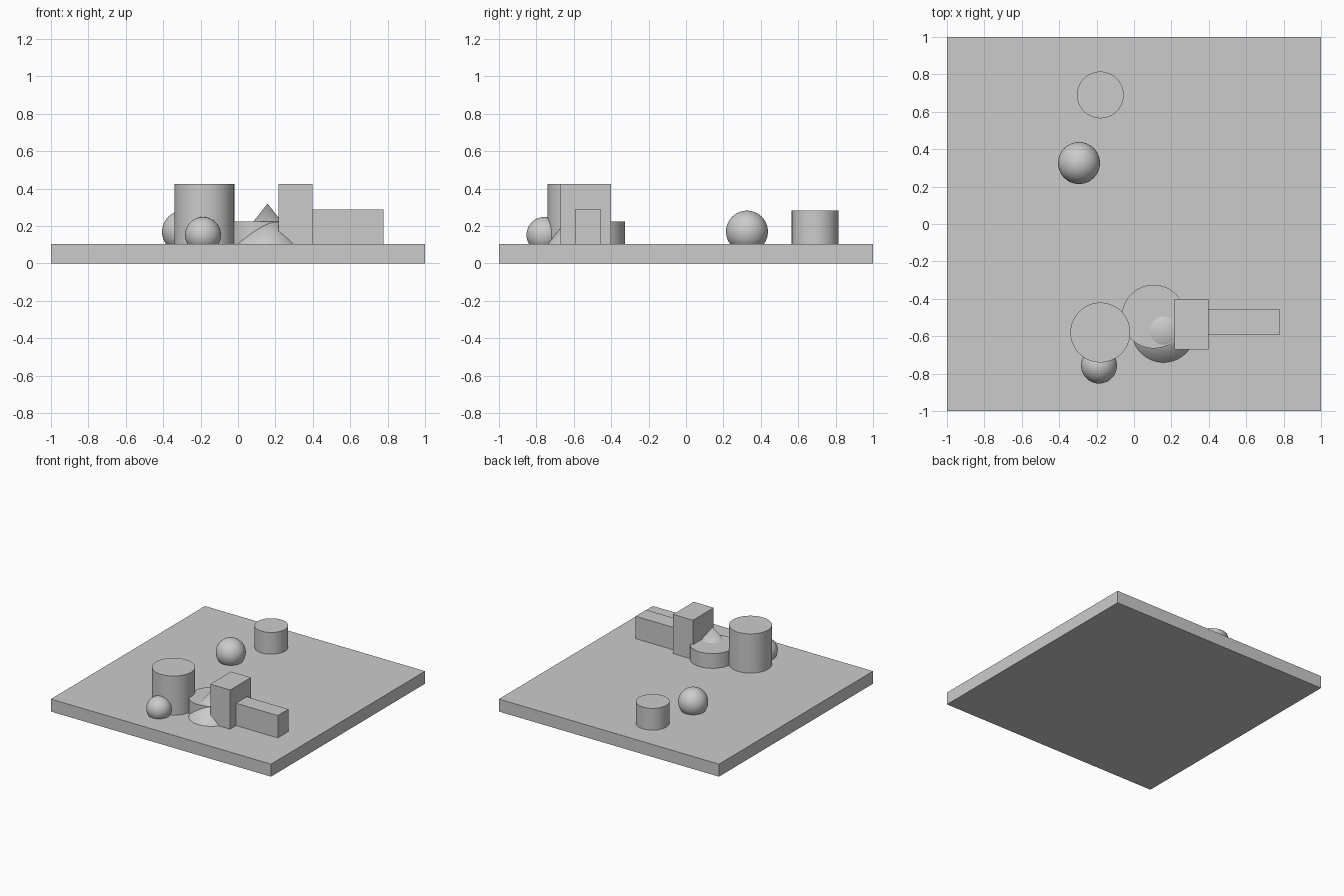
import bpy
import math

cube = bpy.data.objects.get("Cube")
if cube:
    bpy.data.objects.remove(cube, do_unlink=True)

# Single matte grey
grey = bpy.data.materials.new("plain grey")
grey.use_nodes = True
colour = (0.6, 0.6, 0.6, 1)
grey.diffuse_color = colour
grey.node_tree.nodes["Principled BSDF"].inputs["Base Color"].default_value = colour

FLOOR = 0.103  # top of the base slab


def finish(name, smooth=False):
    obj = bpy.context.object
    obj.name = name
    obj.data.materials.append(grey)
    if smooth:
        bpy.ops.object.shade_smooth_by_angle(angle=math.radians(35))
    return obj


def block(name, x0, x1, y0, y1, z0, z1):
    bpy.ops.mesh.primitive_cube_add(
        size=1, location=((x0 + x1) / 2, (y0 + y1) / 2, (z0 + z1) / 2))
    bpy.context.object.scale = (x1 - x0, y1 - y0, z1 - z0)
    bpy.ops.object.transform_apply(location=False, rotation=False, scale=True)
    return finish(name)


def drum(name, x, y, radius, top):
    bpy.ops.mesh.primitive_cylinder_add(
        vertices=64, radius=radius, depth=top - FLOOR,
        location=(x, y, (top + FLOOR) / 2))
    return finish(name, True)


def ball(name, x, y, z, radius):
    bpy.ops.mesh.primitive_uv_sphere_add(
        segments=48, ring_count=24, radius=radius, location=(x, y, z))
    return finish(name, True)


# Base
block("base_slab", -1, 1, -1, 1, 0, FLOOR)

# Boxes
block("tall_block", 0.217, 0.398, -0.67, -0.40, FLOOR, 0.425)
block("low_block", 0.398, 0.777, -0.593, -0.455, FLOOR, 0.287)

# Cylinders
drum("tall_cylinder", -0.18, -0.58, 0.16, 0.425)
drum("wide_cylinder", 0.105, -0.495, 0.17, 0.224)
drum("back_cylinder", -0.18, 0.69, 0.125, 0.282)

# Spheres, partly sunk into the slab
ball("small_sphere", -0.187, -0.757, 0.152, 0.096)
ball("large_sphere", -0.294, 0.326, 0.17, 0.112)

# Cone
bpy.ops.mesh.primitive_cone_add(
    vertices=64, radius1=0.17, radius2=0, depth=0.32 - FLOOR,
    location=(0.158, -0.57, (0.32 + FLOOR) / 2))
finish("cone", True)
